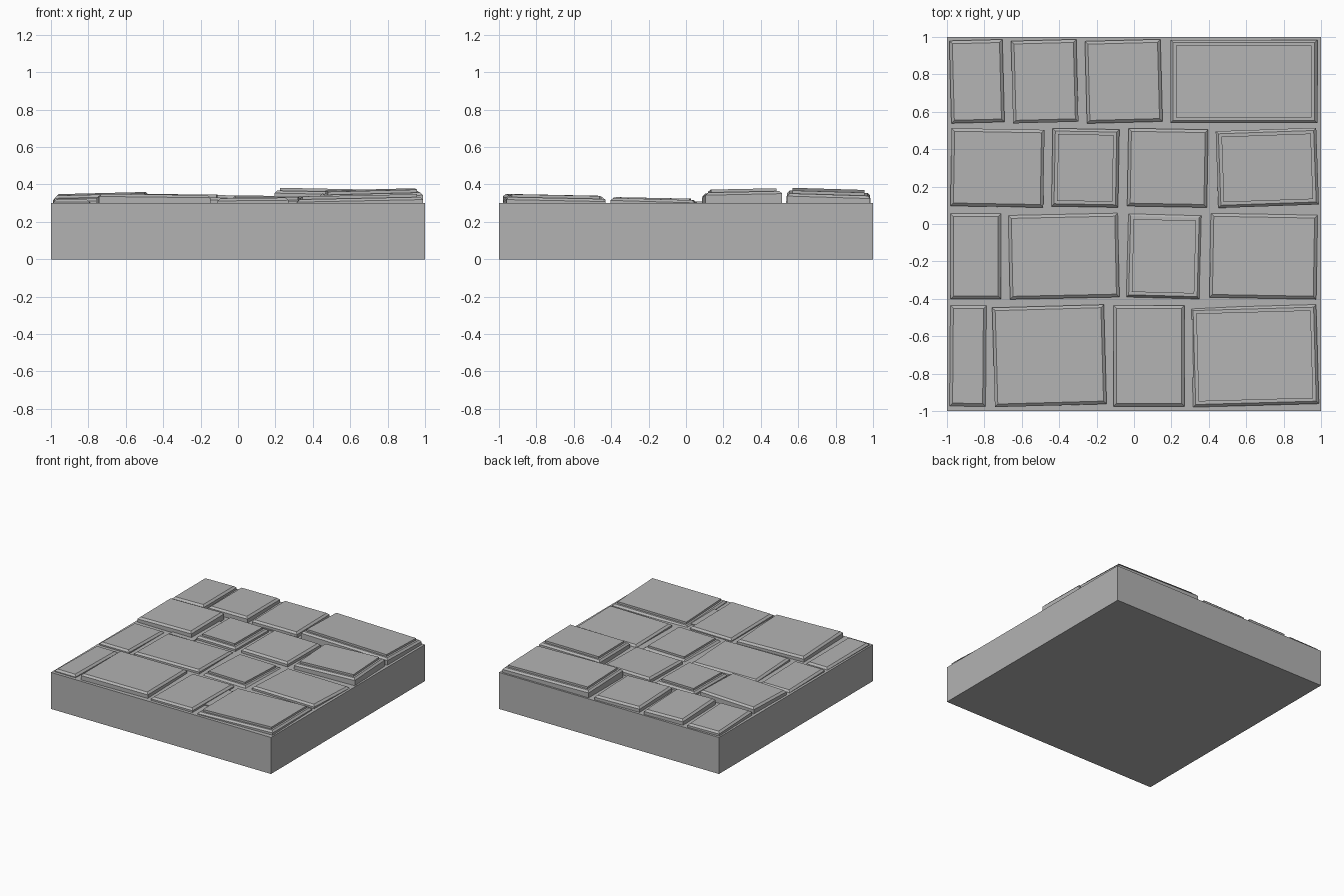
import bpy, bmesh, math
from mathutils import Matrix, Vector

cube = bpy.data.objects.get("Cube")
if cube:
    bpy.data.objects.remove(cube, do_unlink=True)

BASE_TOP = 0.3

stone_grey = bpy.data.materials.new("stone_grey")
stone_grey.use_nodes = True
grey = (0.45, 0.45, 0.45, 1)
stone_grey.diffuse_color = grey
stone_grey.node_tree.nodes["Principled BSDF"].inputs["Base Color"].default_value = grey


def finish(bm, name):
    bmesh.ops.recalc_face_normals(bm, faces=bm.faces)
    mesh = bpy.data.meshes.new(name)
    bm.to_mesh(mesh)
    bm.free()
    mesh.materials.append(stone_grey)
    obj = bpy.data.objects.new(name, mesh)
    bpy.context.collection.objects.link(obj)
    return obj


def block(name, x0, x1, y0, y1, z0, z1):
    bm = bmesh.new()
    size = Matrix.Diagonal((x1 - x0, y1 - y0, z1 - z0, 1))
    centre = Vector(((x0 + x1) / 2, (y0 + y1) / 2, (z0 + z1) / 2))
    bmesh.ops.create_cube(bm, size=1, matrix=Matrix.Translation(centre) @ size)
    return finish(bm, name)


def stone(name, x0, x1, y0, y1, top, turn, tilt_x, tilt_y, raised):
    """Chamfered paving stone with a tilted top and an optional raised slab."""
    turn = math.radians(turn)
    w, d = (x1 - x0) / 2, (y1 - y0) / 2
    # shrink so the turned outline still fits its cell
    w, d = w - d * abs(math.sin(turn)) / 2, d - w * abs(math.sin(turn)) / 2
    rise = top - BASE_TOP
    # (inset, height) rings from the ground up
    if raised:
        step = rise - 0.016
        rings = [(0, -0.03), (0, step - 0.014), (0.014, step),
                 (0.03, step), (0.03, rise)]
    else:
        rings = [(0, -0.03), (0, rise - 0.014), (0.016, rise)]
    bm = bmesh.new()
    spin = Matrix.Rotation(turn, 3, 'Z')
    centre = Vector(((x0 + x1) / 2, (y0 + y1) / 2, BASE_TOP))
    loops = []
    for inset, h in rings:
        loop = []
        for sx, sy in ((-1, -1), (1, -1), (1, 1), (-1, 1)):
            x, y = sx * (w - inset), sy * (d - inset)
            z = h + (x * tilt_x + y * tilt_y if h > 0 else 0)
            loop.append(bm.verts.new(centre + spin @ Vector((x, y, z))))
        loops.append(loop)
    for low, high in zip(loops, loops[1:]):
        for i in range(4):
            j = (i + 1) % 4
            bm.faces.new((low[i], low[j], high[j], high[i]))
    bm.faces.new(loops[0][::-1])
    bm.faces.new(loops[-1])
    return finish(bm, name)


# Ground slab
block("ground_slab", -1, 1, -1, 1, 0, BASE_TOP)

# Rows of stones: y range, then (x0, x1, top, turn, tilt_x, tilt_y, raised)
rows = {
    "back": (0.54, 0.985, [
        (-.985, -.695, .335, 1.5, 0, -.02, False),
        (-.655, -.3, .345, 1.5, -.01, -.02, False),
        (-.26, .15, .34, 1.5, -.01, -.01, False),
        (.195, .98, .369, 0, -.02, -.03, True)]),
    "upper_middle": (0.09, 0.51, [
        (-.98, -.48, .35, -1, .025, .02, False),
        (-.44, -.08, .345, -1, 0, 0, True),
        (-.035, .395, .336, -1, 0, .01, False),
        (.44, .985, .37, 2, .025, .02, True)]),
    "lower_middle": (-0.4, 0.055, [
        (-.98, -.71, .32, 0, 0, -.02, False),
        (-.67, -.08, .323, 1.2, 0, -.03, False),
        (-.04, .36, .328, -1.5, 0, -.02, True),
        (.405, .98, .322, -1, 0, -.03, False)]),
    "front": (-0.975, -0.435, [
        (-.985, -.79, .318, -.5, 0, -.01, False),
        (-.755, -.15, .341, 1.6, -.012, -.02, False),
        (-.11, .27, .325, 0, .01, -.01, False),
        (.305, .985, .337, 1.6, .02, -.02, True)]),
}
for row, (y0, y1, stones) in rows.items():
    for n, (x0, x1, *shape) in enumerate(stones, 1):
        stone(f"{row}_stone_{n}", x0, x1, y0, y1, *shape)

# Thin filler slabs showing in the joints
for n, (x0, x1, y0, y1) in enumerate([(-.66, -.44, .05, .445),
                                      (-.155, .15, .535, .7),
                                      (.2, .32, -.82, -.51)], 1):
    block(f"joint_filler_{n}", x0, x1, y0, y1, BASE_TOP - 0.02, BASE_TOP + 0.008)
